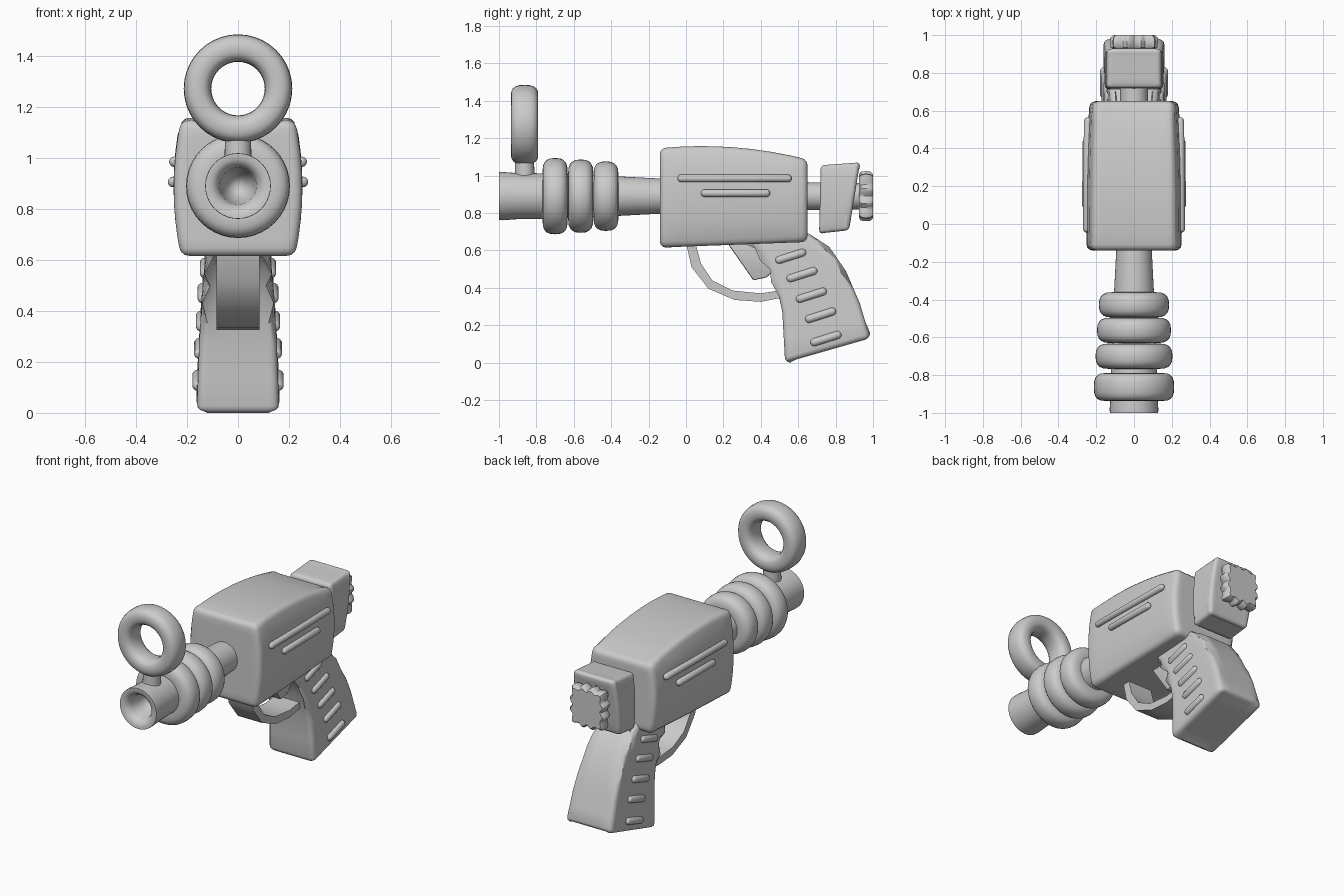
import bpy, bmesh, math
from mathutils import Vector

if "Cube" in bpy.data.objects:
    bpy.data.objects.remove(bpy.data.objects["Cube"])

GREY = bpy.data.materials.new("plain grey")
GREY.diffuse_color = (0.6, 0.6, 0.6, 1)
GREY.use_nodes = True
GREY.node_tree.nodes["Principled BSDF"].inputs["Base Color"].default_value = GREY.diffuse_color
AXIS_Z = 0.89  # height of the barrel axis


def finish(name, bm, angle=40):
    bmesh.ops.recalc_face_normals(bm, faces=bm.faces)
    me = bpy.data.meshes.new(name)
    bm.to_mesh(me)
    bm.free()
    me.materials.append(GREY)
    ob = bpy.data.objects.new(name, me)
    bpy.context.collection.objects.link(ob)
    bpy.ops.object.select_all(action='DESELECT')
    ob.select_set(True)
    bpy.context.view_layer.objects.active = ob
    bpy.ops.object.shade_smooth_by_angle(angle=math.radians(angle))
    return ob


def lathe(name, profile, z=AXIS_Z, closed=False, n=40):
    """Spin (y, radius) points about the y direction at height z."""
    bm = bmesh.new()
    vs = [bm.verts.new((r, y, 0)) for y, r in profile]
    for a, b in zip(vs, vs[1:]):
        bm.edges.new((a, b))
    if closed:
        bm.edges.new((vs[-1], vs[0]))
    bmesh.ops.spin(bm, geom=bm.verts[:] + bm.edges[:], cent=(0, 0, 0),
                   axis=(0, 1, 0), angle=2 * math.pi, steps=n)
    bmesh.ops.remove_doubles(bm, verts=bm.verts, dist=1e-4)
    bmesh.ops.translate(bm, verts=bm.verts, vec=(0, 0, z))
    return finish(name, bm)


def ring(name, y, radius, half_y, half_r, z=AXIS_Z, power=2.6):
    """Ring with a soft, squarish section."""
    pts = []
    for i in range(20):
        a = 2 * math.pi * i / 20
        c, s = math.cos(a), math.sin(a)
        pts.append((y + half_y * math.copysign(abs(c) ** (2 / power), c),
                    radius + half_r * math.copysign(abs(s) ** (2 / power), s)))
    return lathe(name, pts, z, True)


def shaped_box(name, shape, bevel):
    """Subdivided cube pushed into shape(w, t, v), then rounded on its edges."""
    bm = bmesh.new()
    bmesh.ops.create_cube(bm, size=2)
    bmesh.ops.subdivide_edges(bm, edges=bm.edges[:], cuts=7, use_grid_fill=True)
    rim = [e for e in bm.edges if e.calc_face_angle(0) > 1]
    for v in bm.verts:
        w, t, h = v.co
        v.co = shape(w, (t + 1) / 2, (h + 1) / 2)
    bmesh.ops.bevel(bm, geom=rim, offset=bevel, segments=3, profile=0.5,
                    affect='EDGES', clamp_overlap=True)
    return finish(name, bm)


def prism(name, outline, half_x, bevel=0.0):
    """Side outline of (y, z) points, extruded across x."""
    bm = bmesh.new()
    f = bm.faces.new([bm.verts.new((-half_x, y, z)) for y, z in outline])
    g = bmesh.ops.extrude_face_region(bm, geom=[f])
    bmesh.ops.translate(bm, vec=(2 * half_x, 0, 0),
                        verts=[v for v in g['geom'] if isinstance(v, bmesh.types.BMVert)])
    if bevel:
        rim = [e for e in bm.edges if e.calc_face_angle(0) > 1]
        bmesh.ops.bevel(bm, geom=rim, offset=bevel, segments=2, profile=0.5,
                        affect='EDGES', clamp_overlap=True)
    return finish(name, bm)


def capsule(name, p, q, r):
    """Round-ended bar between two points."""
    p, q = Vector(p), Vector(q)
    bm = bmesh.new()
    bmesh.ops.create_uvsphere(bm, u_segments=14, v_segments=9, radius=r)
    half = (q - p).length / 2 - r
    turn = (q - p).to_track_quat('Z', 'Y')
    for v in bm.verts:
        v.co.z += math.copysign(half, v.co.z)
        v.co = turn @ v.co + (p + q) / 2
    return finish(name, bm, 60)


# Barrel with a hollow muzzle
lathe("barrel", [(-0.80, 0), (-0.83, 0.04), (-0.90, 0.065), (-0.96, 0.072), (-0.985, 0.085),
                 (-1.0, 0.105), (-1.0, 0.128), (-0.98, 0.129), (-0.90, 0.123), (-0.75, 0.122),
                 (-0.37, 0.106), (-0.10, 0.092)])
for i, (y, outer) in enumerate([(-0.70, 0.204), (-0.563, 0.196), (-0.428, 0.186)]):
    ring(f"barrel_ring_{i + 1}", y, outer - 0.07, 0.067, 0.07)

# Ring sight on its short post
ring("sight_ring", -0.863, 0.159, 0.073, 0.054, z=1.272)
bm = bmesh.new()
bmesh.ops.create_cone(bm, cap_ends=True, segments=24, radius1=0.054, radius2=0.05, depth=0.13)
bmesh.ops.translate(bm, verts=bm.verts, vec=(0, -0.863, 1.035))
finish("sight_post", bm)


# Main body: arched top, bulging sides, narrower at the back
def body_shape(w, t, v):
    low = 0.615 + 0.03 * t
    high = 1.146 + 0.08 * t - 0.14 * t * t
    half = (0.252 - 0.028 * (2 * v - 1) ** 2) * (1.0 + 0.04 * t - 0.1 * t * t)
    return w * half, -0.14 + 0.79 * t, low + (high - low) * v


shaped_box("body", body_shape, 0.032)

# Rear rod, block and lobed knob
lathe("rear_rod", [(0.60, 0.0), (0.60, 0.075), (0.96, 0.07), (0.96, 0.0)])


def block_shape(w, t, v):
    y = 0.712 + 0.008 * v + t * (0.16 + 0.05 * v)
    low, high = 0.69 + 0.018 * t, 1.055 + 0.015 * t
    return w * (0.155 - 0.012 * (2 * v - 1) ** 2), y, low + (high - low) * v


shaped_box("rear_block", block_shape, 0.03)

bm = bmesh.new()
rows = []
for y, s in [(0.925, 0.86), (0.935, 0.97), (0.96, 1.0), (0.985, 0.98), (1.0, 0.88)]:
    row = []
    for i in range(64):
        a = 2 * math.pi * i / 64
        square = 0.118 / (abs(math.cos(a)) ** 5 + abs(math.sin(a)) ** 5) ** 0.2
        r = s * (square + 0.010 * math.cos(12 * a + math.pi))
        row.append(bm.verts.new((r * math.cos(a), y, AXIS_Z + r * 1.06 * math.sin(a))))
    rows.append(row)
for a, b in zip(rows, rows[1:]):
    for i in range(64):
        j = (i + 1) % 64
        bm.faces.new((a[i], a[j], b[j], b[i]))
bm.faces.new(rows[0])
bm.faces.new(rows[-1])
finish("rear_knob", bm)

# Grip: paired front and back edge points from bottom to top
GRIP = [((0.53, 0.0), (0.985, 0.13)), ((0.515, 0.27), (0.93, 0.315)),
        ((0.48, 0.44), (0.855, 0.49)), ((0.42, 0.56), (0.765, 0.62)),
        ((0.32, 0.66), (0.64, 0.70))]


def grip_shape(w, t, v):
    k = min(int(v * 4), 3)
    f = v * 4 - k
    a, b = (Vector(GRIP[k][s]).lerp(Vector(GRIP[k + 1][s]), f) for s in (0, 1))
    p = a.lerp(b, t)
    return w * (0.162 - 0.04 * v), p.x, p.y


shaped_box("grip", grip_shape, 0.03)

# Side rails on the body and ridges on the grip, both sides
RIDGES = [(0.56, 0.568, 0.128), (0.62, 0.47, 0.137), (0.67, 0.36, 0.144),
          (0.72, 0.253, 0.151), (0.748, 0.128, 0.158)]
for side, x in (("right", 1), ("left", -1)):
    capsule(f"upper_rail_{side}", (x * 0.25, -0.045, 0.985), (x * 0.245, 0.565, 0.985), 0.021)
    capsule(f"lower_rail_{side}", (x * 0.255, 0.08, 0.906), (x * 0.252, 0.45, 0.906), 0.021)
    for i, (y, z, hx) in enumerate(RIDGES):
        capsule(f"grip_ridge_{side}_{i + 1}", (x * hx, y - 0.082, z - 0.026),
                (x * hx, y + 0.082, z + 0.026), 0.022)

# Trigger guard band and trigger
prism("trigger_guard", [(0.0, 0.64), (0.03, 0.51), (0.12, 0.395), (0.26, 0.335), (0.40, 0.325),
                        (0.53, 0.35), (0.53, 0.39), (0.40, 0.37), (0.25, 0.385), (0.14, 0.44),
                        (0.08, 0.53), (0.05, 0.64)], 0.085)
prism("trigger", [(0.22, 0.64), (0.29, 0.54), (0.36, 0.44), (0.43, 0.455), (0.50, 0.52),
                  (0.46, 0.64)], 0.05, 0.008)
